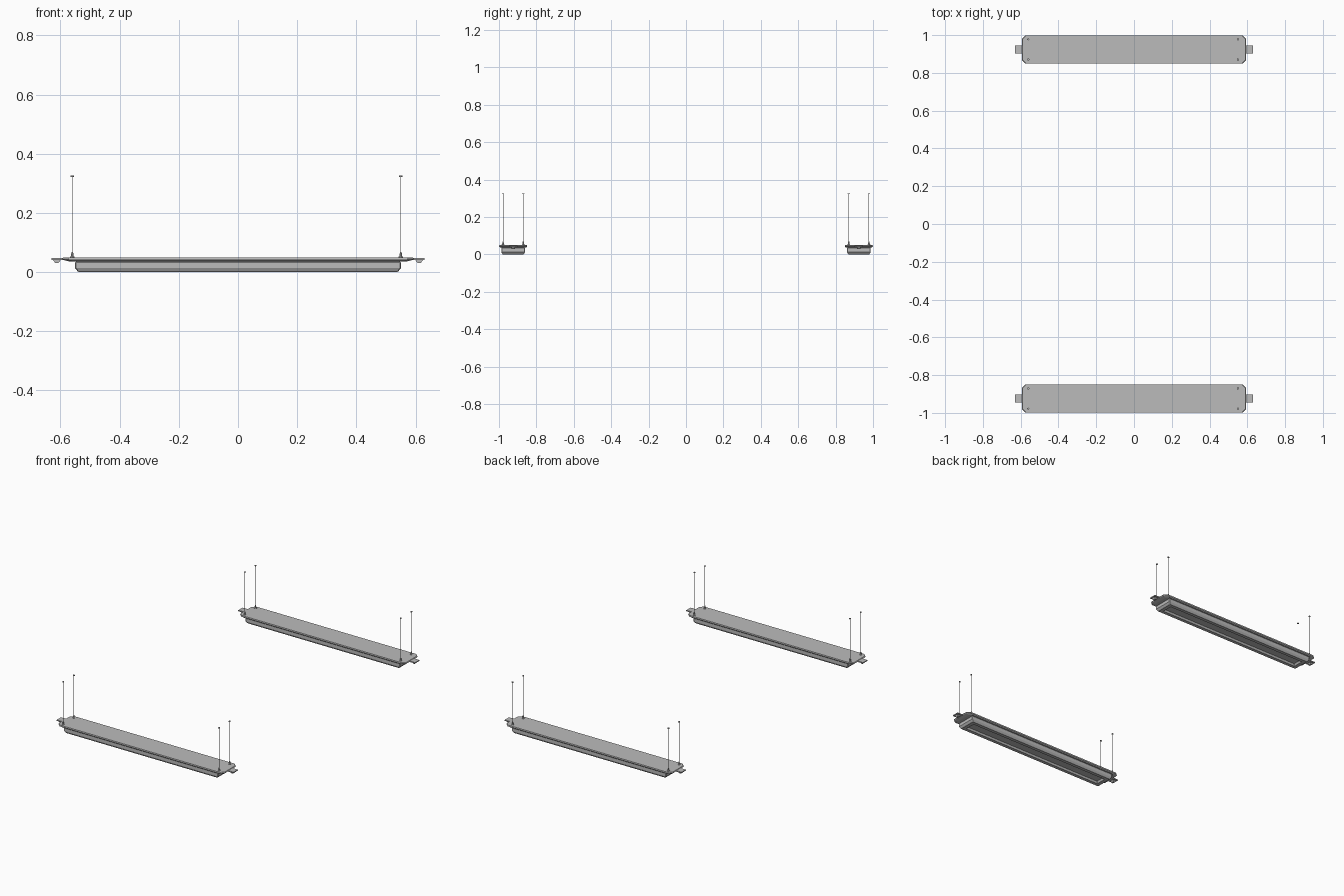
import bpy, bmesh
from mathutils import Matrix

cube = bpy.data.objects.get("Cube")
if cube:
    bpy.data.objects.remove(cube, do_unlink=True)

grey = bpy.data.materials.new("painted_metal_grey")
grey.use_nodes = True
colour = (0.5, 0.5, 0.5, 1)
grey.diffuse_color = colour
grey.node_tree.nodes["Principled BSDF"].inputs["Base Color"].default_value = colour


def finish(bm, name, at):
    bmesh.ops.recalc_face_normals(bm, faces=bm.faces)
    mesh = bpy.data.meshes.new(name)
    bm.to_mesh(mesh)
    bm.free()
    mesh.materials.append(grey)
    ob = bpy.data.objects.new(name, mesh)
    ob.location = at
    bpy.context.collection.objects.link(ob)
    return ob


def outline(hx, hy, c):
    """Rectangle with corners cut off by c."""
    return [(hx - c, -hy), (hx, -hy + c), (hx, hy - c), (hx - c, hy),
            (-hx + c, hy), (-hx, hy - c), (-hx, -hy + c), (-hx + c, -hy)]


def loft(name, rings, at):
    """Skin stacked outlines given as (half x, half y, corner cut, z)."""
    bm = bmesh.new()
    loops = [[bm.verts.new((x, y, z)) for x, y in outline(hx, hy, c)]
             for hx, hy, c, z in rings]
    for a, b in zip(loops, loops[1:]):
        for i in range(8):
            j = (i + 1) % 8
            bm.faces.new((a[i], a[j], b[j], b[i]))
    bm.faces.new(loops[0])
    bm.faces.new(loops[-1])
    return finish(bm, name, at)


def extrude_profile(name, points, half_width, at):
    """Extrude an x-z profile along y."""
    bm = bmesh.new()
    a, b = ([bm.verts.new((x, y, z)) for x, z in points]
            for y in (-half_width, half_width))
    n = len(points)
    for i in range(n):
        j = (i + 1) % n
        bm.faces.new((a[i], a[j], b[j], b[i]))
    bm.faces.new(a)
    bm.faces.new(b)
    return finish(bm, name, at)


def cylinders(name, parts, at):
    """Stack of cylinders given as (bottom radius, top radius, z0, z1)."""
    bm = bmesh.new()
    for r1, r2, z0, z1 in parts:
        bmesh.ops.create_cone(bm, cap_ends=True, segments=10, radius1=r1, radius2=r2,
                              depth=z1 - z0, matrix=Matrix.Translation((0, 0, (z0 + z1) / 2)))
    return finish(bm, name, at)


for label, y in (("front", -0.924), ("back", 0.924)):
    at = (0, y, 0)

    # Top plate with cut corners and sloped ends
    loft(label + "_top_plate", [(0.57, 0.068, 0.016, 0.036), (0.59, 0.074, 0.02, 0.041),
                                (0.594, 0.075, 0.02, 0.045), (0.59, 0.074, 0.02, 0.05)], at)

    # Housing with a bevelled frame around a recessed diffuser
    loft(label + "_housing", [(0.545, 0.06, 0.003, 0.038), (0.55, 0.0635, 0.003, 0.033),
                              (0.55, 0.0635, 0.003, 0.013), (0.542, 0.058, 0.003, 0.003),
                              (0.538, 0.055, 0.003, 0), (0.515, 0.034, 0.002, 0),
                              (0.508, 0.028, 0.002, 0.012)], at)

    for side, s in (("left", 1), ("right", -1)):
        # End tab and the small clip beneath it
        extrude_profile(f"{label}_{side}_end_tab",
                        [(s * 0.57, 0.04), (s * 0.63, 0.041),
                         (s * 0.63, 0.047), (s * 0.57, 0.048)], 0.022, at)
        extrude_profile(f"{label}_{side}_clip",
                        [(s * 0.598, 0.042), (s * 0.607, 0.03),
                         (s * 0.617, 0.03), (s * 0.626, 0.042)], 0.01, at)

        # Suspension cables with grips and ceiling caps
        for k, dy in enumerate((-0.054, 0.054)):
            cylinders(f"{label}_{side}_cable_{k + 1}",
                      [(0.008, 0.008, 0.049, 0.053), (0.005, 0.003, 0.053, 0.068),
                       (0.0014, 0.0014, 0.068, 0.323), (0.006, 0.006, 0.322, 0.326)],
                      (s * 0.555 - 0.005, y + dy, 0))
